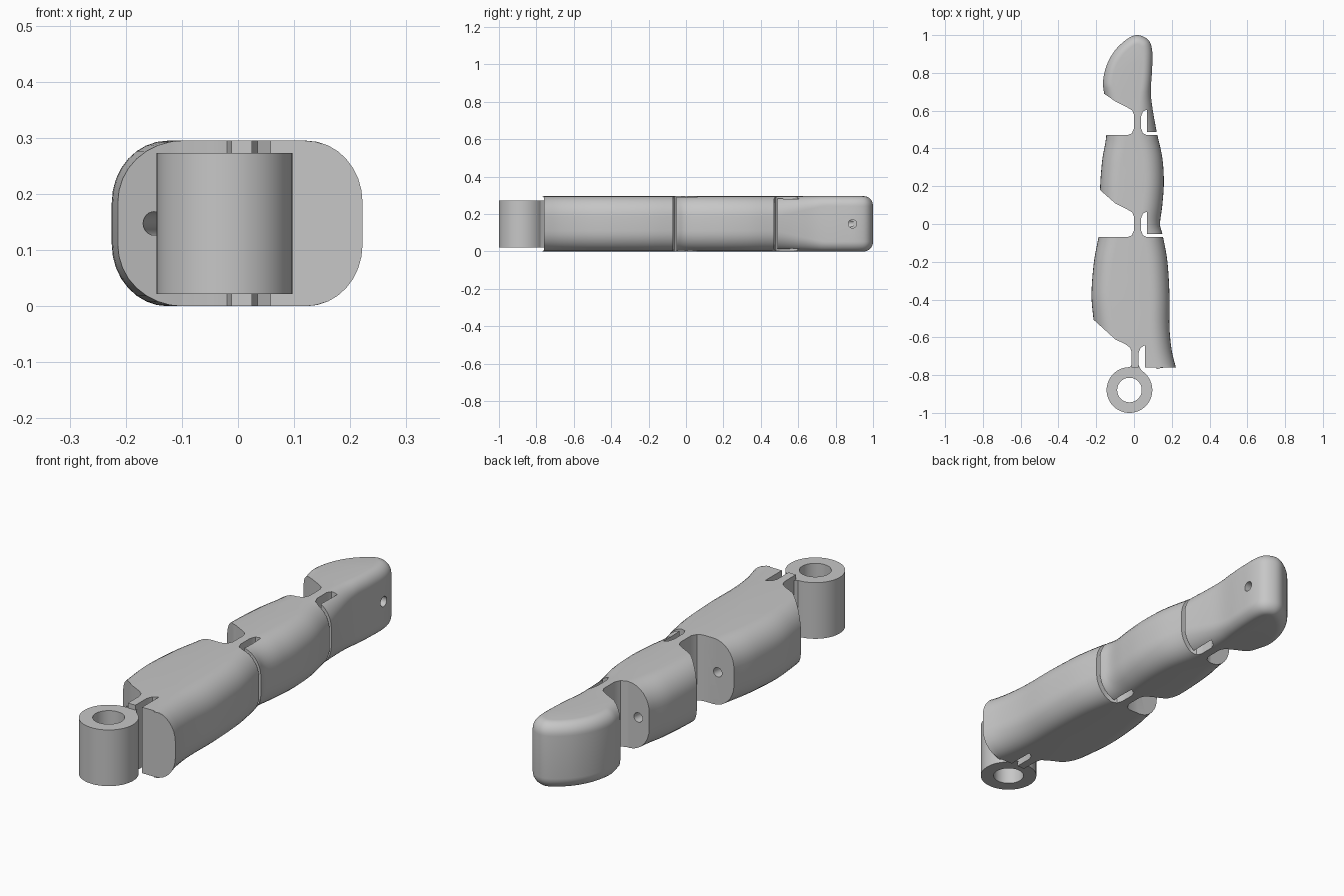
import bpy, bmesh, math
from mathutils import Vector

cube = bpy.data.objects.get("Cube")
if cube:
    bpy.data.objects.remove(cube, do_unlink=True)

H = 0.295
MID = H / 2
SHADE = (0.57, 0.57, 0.57, 1)
grey = bpy.data.materials.new("light grey")
grey.use_nodes = True
grey.diffuse_color = SHADE
grey.node_tree.nodes["Principled BSDF"].inputs["Base Color"].default_value = SHADE


def volume(mesh):
    bm = bmesh.new()
    bm.from_mesh(mesh)
    size = bm.calc_volume(signed=True)
    bm.free()
    return size


def make_object(name, bm):
    bmesh.ops.recalc_face_normals(bm, faces=bm.faces)
    if bm.calc_volume(signed=True) < 0:
        bmesh.ops.reverse_faces(bm, faces=bm.faces)
    mesh = bpy.data.meshes.new(name)
    bm.to_mesh(mesh)
    bm.free()
    mesh.materials.append(grey)
    ob = bpy.data.objects.new(name, mesh)
    bpy.context.collection.objects.link(ob)
    return ob


def stack(name, layers):
    """Skin a closed solid over matching rings of points."""
    bm = bmesh.new()
    rings = [[bm.verts.new(p) for p in ring] for ring in layers]
    n = len(rings[0])
    for a, b in zip(rings, rings[1:]):
        for i in range(n):
            j = (i + 1) % n
            bm.faces.new((a[i], a[j], b[j], b[i]))
    bm.faces.new(rings[0][::-1])
    bm.faces.new(rings[-1])
    return make_object(name, bm)


def prism(name, points, z0, z1):
    return stack(name, [[(x, y, z) for x, y in points] for z in (z0, z1)])


def rod(name, a, b, radius, sides=24):
    a, b = Vector(a), Vector(b)
    bm = bmesh.new()
    bmesh.ops.create_cone(bm, cap_ends=True, segments=sides, radius1=radius,
                          radius2=radius, depth=(b - a).length)
    turn = (b - a).to_track_quat('Z', 'Y').to_matrix().to_4x4()
    turn.translation = (a + b) / 2
    bmesh.ops.transform(bm, matrix=turn, verts=bm.verts)
    return make_object(name, bm)


def cut(target, cutter):
    """Subtract the cutter, taking the first solver that gives a sound solid."""
    cutter.hide_render = True
    before = volume(target.data)
    for solver in ('MANIFOLD', 'EXACT', 'FLOAT'):
        mod = target.modifiers.new("cut", 'BOOLEAN')
        mod.operation = 'DIFFERENCE'
        mod.solver = solver
        mod.object = cutter
        bpy.context.view_layer.update()
        graph = bpy.context.evaluated_depsgraph_get()
        mesh = bpy.data.meshes.new_from_object(target.evaluated_get(graph))
        target.modifiers.remove(mod)
        if 0.5 * before < volume(mesh) < before:
            target.data = mesh
            break
    bpy.data.objects.remove(cutter, do_unlink=True)


def smooth(ob):
    bpy.ops.object.select_all(action='DESELECT')
    bpy.context.view_layer.objects.active = ob
    ob.select_set(True)
    bpy.ops.object.shade_smooth_by_angle(angle=math.radians(28))


def smooth_path(pts, steps=5):
    """Catmull-Rom curve through the points."""
    pts = [Vector(p) for p in pts]
    ext = [2 * pts[0] - pts[1]] + pts + [2 * pts[-1] - pts[-2]]
    out = []
    for a, b, c, d in zip(ext, ext[1:], ext[2:], ext[3:]):
        for k in range(steps):
            t = k / steps
            out.append(0.5 * (2 * b + (c - a) * t + (2 * a - 5 * b + 4 * c - d) * t**2
                              + (3 * b - a - 3 * c + d) * t**3))
    return out + [pts[-1]]


# Finger body: one outline, rounded towards top and bottom
outline = smooth_path([
    (0.222, -0.76), (0.2, -0.67), (0.188, -0.55), (0.188, -0.38), (0.177, -0.2),
    (0.152, -0.06), (0.138, 0.0), (0.15, 0.1), (0.158, 0.22), (0.15, 0.35),
    (0.122, 0.48), (0.1, 0.6), (0.089, 0.7), (0.096, 0.82), (0.096, 0.92),
    (0.075, 0.975), (0.02, 1.0), (-0.035, 0.98), (-0.1, 0.92), (-0.145, 0.84),
    (-0.164, 0.75), (-0.155, 0.66), (-0.146, 0.48), (-0.168, 0.34), (-0.18, 0.18),
    (-0.18, 0.0), (-0.19, -0.08), (-0.212, -0.2), (-0.225, -0.37), (-0.215, -0.5),
    (-0.2, -0.62), (-0.2, -0.76)])


def inset_ring(angle, top):
    ring = []
    last = len(outline) - 1
    for i, p in enumerate(outline):
        tangent = (outline[min(i + 1, last)] - outline[max(i - 1, 0)]).normalized()
        normal = Vector((-tangent.y, tangent.x))
        if i in (0, last):
            normal = Vector((-1 if i == 0 else 1, 0))
        blend = min(max((p.y - 0.48) / 0.25, 0), 1)
        radius = 0.1 - 0.052 * blend
        q = p + normal * radius * (1 - math.cos(angle))
        z = radius * 1.1 * (1 - math.sin(angle))
        ring.append((q.x, q.y, H - z if top else z))
    return ring


angles = [math.pi / 2 * k / 8 for k in range(9)]
body = stack("finger_body", [inset_ring(a, False) for a in reversed(angles)]
             + [inset_ring(a, True) for a in angles])

# Joint gaps: an open notch on the left, a narrow slot on the right
for name, y, rise in (("middle", 0, 0.18), ("tip", 0.54, 0.165)):
    notch = [(-0.5, -0.07), (-0.035, -0.07), (-0.012, -0.06), (0, -0.035), (0, 0.04),
             (-0.01, 0.062), (-0.035, 0.077), (-0.1, 0.11), (-0.18, rise), (-0.5, rise + 0.02)]
    slot = [(0.5, -0.07), (0.07, -0.07), (0.047, -0.06), (0.038, -0.035), (0.038, 0.03),
            (0.047, 0.055), (0.068, 0.065), (0.068, -0.052), (0.5, -0.052)]
    for side, shape in (("notch", notch), ("slot", slot)):
        cut(body, prism(f"{name}_{side}_cutter", [(px, py + y) for px, py in shape], -0.1, 0.4))
cut(body, prism("base_notch_cutter", [
    (-0.5, -0.9), (-0.012, -0.9), (-0.012, -0.68), (-0.02, -0.655), (-0.045, -0.637),
    (-0.1, -0.61), (-0.216, -0.505), (-0.5, -0.48)], -0.1, 0.4))
cut(body, prism("base_slot_cutter", [
    (0.025, -0.9), (0.025, -0.68), (0.035, -0.655), (0.058, -0.642), (0.058, -0.9)], -0.1, 0.4))

# Cord holes through each segment
for name, a, b, radius in (("lower", (-0.155, -0.63), (-0.105, -0.03), 0.021),
                           ("middle", (-0.13, 0.07), (-0.09, 0.5), 0.021),
                           ("tip_inner", (-0.09, 0.6), (0.0, 0.89), 0.02),
                           ("tip_outer", (-0.015, 0.89), (0.2, 0.89), 0.0225)):
    cut(body, rod(f"{name}_cord_cutter", (*a, MID), (*b, MID), radius))

# Base ring with its flared neck
CX, CY = -0.024, -0.879
Z0, Z1 = 0.022, 0.273
ring = rod("base_ring", (CX, CY, Z0), (CX, CY, Z1), 0.121, 64)
cut(ring, rod("ring_bore_cutter", (CX, CY, -0.1), (CX, CY, 0.4), 0.065, 48))
neck = prism("base_neck", [
    (-0.06, -0.77), (-0.025, -0.76), (-0.011, -0.745), (-0.011, -0.735),
    (0.024, -0.735), (0.024, -0.748), (0.035, -0.768), (0.05, -0.787), (-0.02, -0.8)], Z0, Z1)

for part in (body, ring, neck):
    smooth(part)
